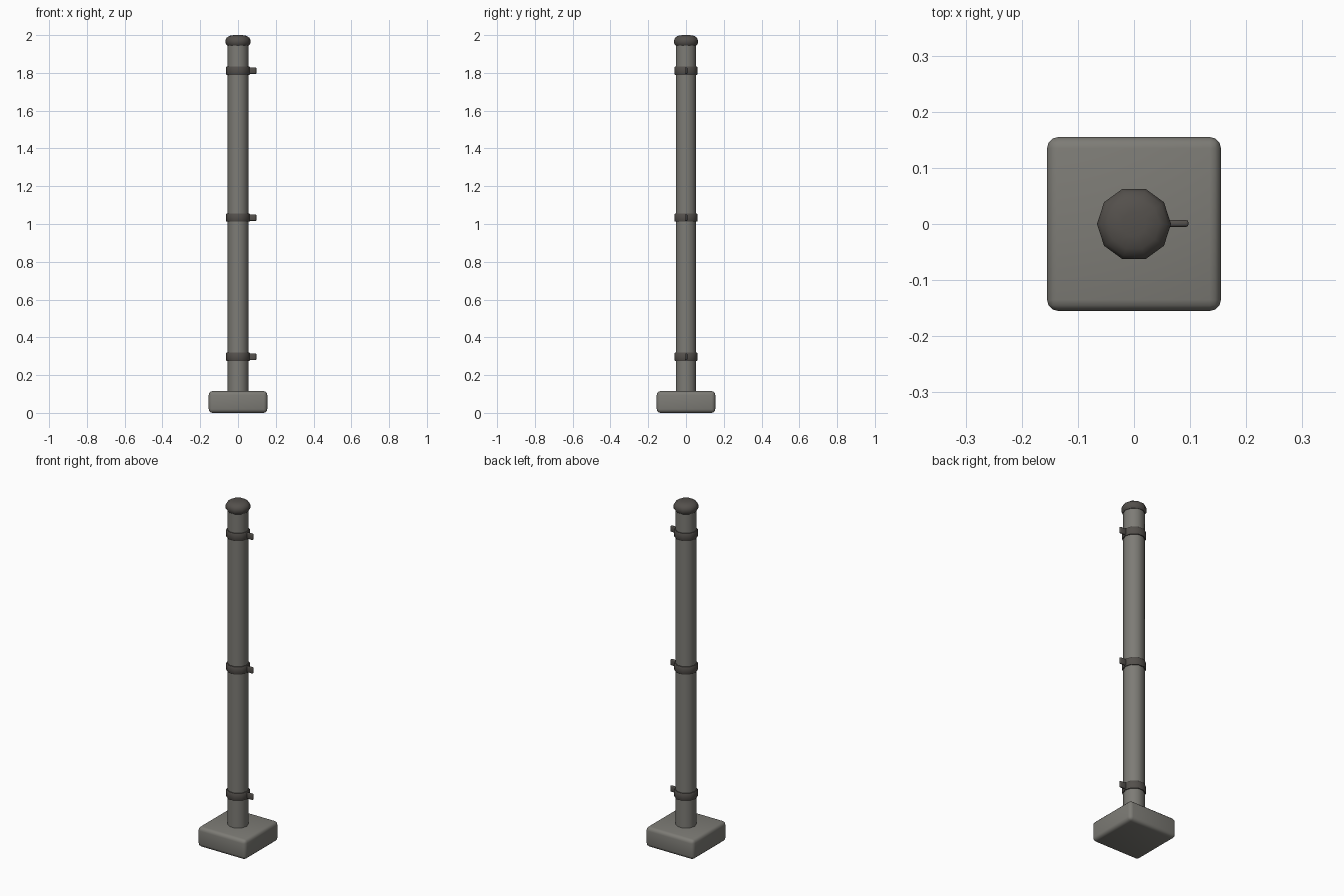
import bpy, bmesh, math

if "Cube" in bpy.data.objects:
    bpy.data.objects.remove(bpy.data.objects["Cube"])

def material(name, rgb):
    m = bpy.data.materials.new(name)
    m.diffuse_color = (*rgb, 1)
    m.use_nodes = True
    m.node_tree.nodes["Principled BSDF"].inputs["Base Color"].default_value = m.diffuse_color
    return m

GREY = material("weathered grey", (0.205, 0.2, 0.18))
DARK = material("dark metal", (0.088, 0.08, 0.072))
SIDES = 10

def finish(bm, name, mat, angle):
    bmesh.ops.recalc_face_normals(bm, faces=bm.faces)
    me = bpy.data.meshes.new(name)
    bm.to_mesh(me)
    bm.free()
    me.materials.append(mat)
    ob = bpy.data.objects.new(name, me)
    bpy.context.collection.objects.link(ob)
    bpy.ops.object.select_all(action='DESELECT')
    ob.select_set(True)
    bpy.context.view_layer.objects.active = ob
    bpy.ops.object.shade_smooth_by_angle(angle=math.radians(angle))
    return ob

def lathe(name, profile, mat, closed=False, angle=50):
    """Turn (radius, z) points around z; ends are capped unless closed as a ring."""
    bm = bmesh.new()
    rings = [[bm.verts.new((r * math.cos(math.tau * i / SIDES),
                            r * math.sin(math.tau * i / SIDES), z))
              for i in range(SIDES)] for r, z in profile]
    pairs = list(zip(rings, rings[1:] + rings[:1] if closed else rings[1:]))
    for a, b in pairs:
        for i in range(SIDES):
            j = (i + 1) % SIDES
            bm.faces.new((a[i], a[j], b[j], b[i]))
    if not closed:
        bm.faces.new(rings[0])
        bm.faces.new(rings[-1])
    return finish(bm, name, mat, angle)

def rounded_box(name, size, centre, mat, bevel, segments):
    bm = bmesh.new()
    bmesh.ops.create_cube(bm, size=1)
    bmesh.ops.scale(bm, vec=size, verts=bm.verts)
    bmesh.ops.translate(bm, vec=centre, verts=bm.verts)
    bmesh.ops.bevel(bm, geom=bm.edges[:], offset=bevel, segments=segments,
                    profile=0.5, affect='EDGES')
    return finish(bm, name, mat, 50)

# Foot block and post
rounded_box("base_block", (0.31, 0.31, 0.115), (0, 0, 0.0575), GREY, 0.02, 3)
lathe("post", [(0.056, 0.10), (0.056, 1.96)], GREY)

# Domed cap
lathe("cap", [(0.058, 1.945), (0.066, 1.956), (0.066, 1.974), (0.06, 1.986),
              (0.046, 1.996), (0.022, 2.0)], DARK)

# Clamp bands with a flat lug on the right
for label, z in (("lower", 0.297), ("middle", 1.034), ("upper", 1.812)):
    lathe(label + "_band", [(0.05, z - 0.022), (0.061, z - 0.022), (0.063, z - 0.019),
                            (0.063, z + 0.019), (0.061, z + 0.022), (0.05, z + 0.022)],
          DARK, closed=True)
    rounded_box(label + "_lug", (0.042, 0.012, 0.035), (0.076, 0.001, z), DARK, 0.004, 2)
